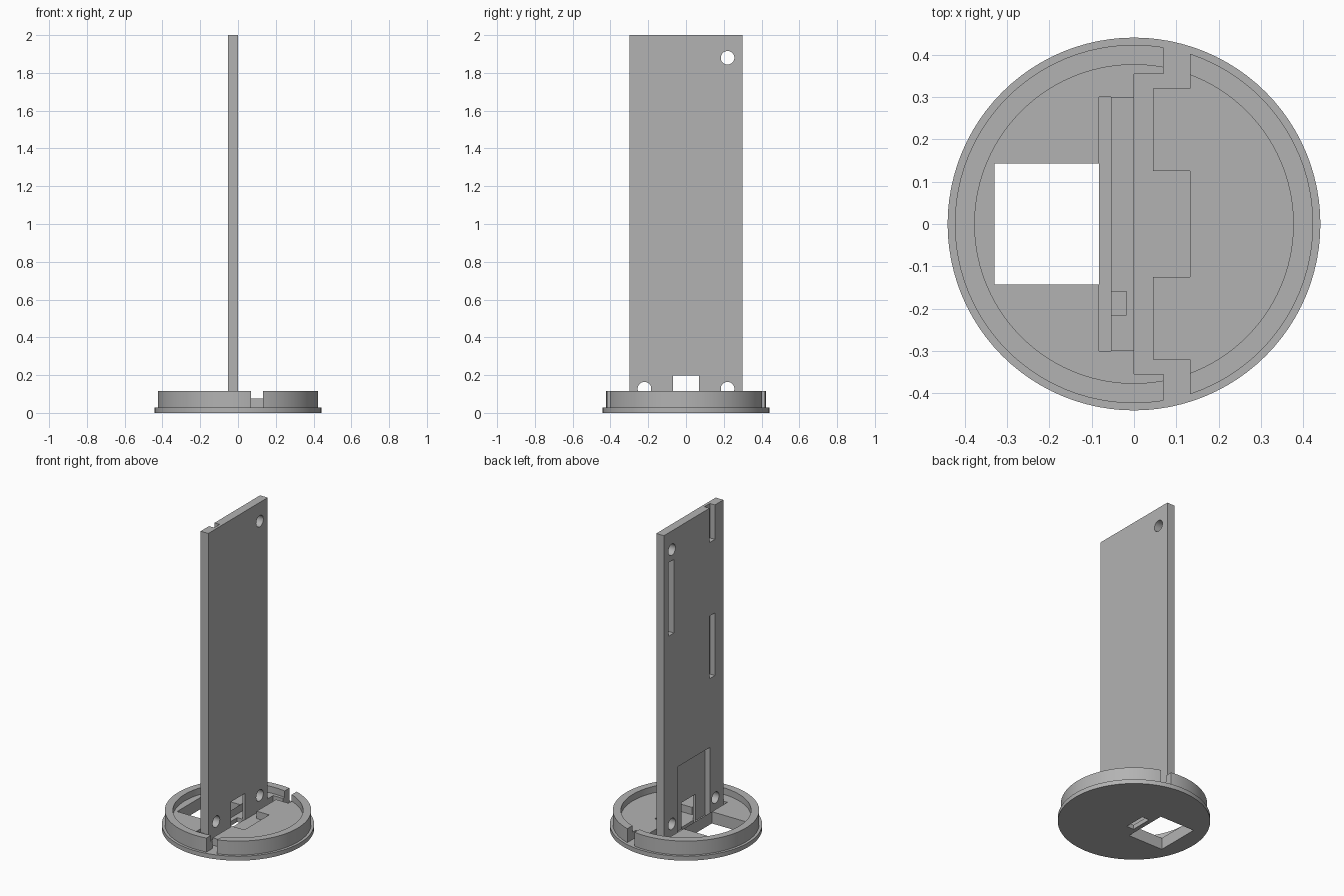
import bpy, bmesh, math
from mathutils import Matrix, Vector

old = bpy.data.objects.get("Cube")
if old:
    bpy.data.objects.remove(old, do_unlink=True)

grey = bpy.data.materials.new("plain grey")
grey.use_nodes = True
colour = (0.45, 0.45, 0.45, 1)
grey.diffuse_color = colour
grey.node_tree.nodes["Principled BSDF"].inputs["Base Color"].default_value = colour


def make_object(name, bm):
    bmesh.ops.recalc_face_normals(bm, faces=bm.faces)
    mesh = bpy.data.meshes.new(name)
    bm.to_mesh(mesh)
    bm.free()
    mesh.materials.append(grey)
    obj = bpy.data.objects.new(name, mesh)
    bpy.context.collection.objects.link(obj)
    return obj


def box(name, x, y, z):
    bm = bmesh.new()
    low, high = Vector((x[0], y[0], z[0])), Vector((x[1], y[1], z[1]))
    size = Matrix.Diagonal(high - low).to_4x4()
    bmesh.ops.create_cube(bm, size=1, matrix=Matrix.Translation((low + high) / 2) @ size)
    return make_object(name, bm)


def prism(name, outline, z0, z1):
    bm = bmesh.new()
    face = bm.faces.new([bm.verts.new((x, y, z0)) for x, y in outline])
    top = bmesh.ops.extrude_face_region(bm, geom=[face])["geom"]
    verts = [v for v in top if isinstance(v, bmesh.types.BMVert)]
    bmesh.ops.translate(bm, verts=verts, vec=(0, 0, z1 - z0))
    return make_object(name, bm)


def hole(y, z, radius=0.036):
    bm = bmesh.new()
    place = Matrix.Translation((0, y, z)) @ Matrix.Rotation(math.pi / 2, 4, "Y")
    bmesh.ops.create_cone(bm, cap_ends=True, segments=32, radius1=radius,
                          radius2=radius, depth=0.4, matrix=place)
    return make_object("hole_cutter", bm)


def lathe(name, profile, steps=96):
    bm = bmesh.new()
    verts = [bm.verts.new((r, 0, z)) for r, z in profile]
    edges = [bm.edges.new(pair) for pair in zip(verts, verts[1:])]
    bmesh.ops.spin(bm, geom=verts + edges, cent=(0, 0, 0), axis=(0, 0, 1),
                   angle=math.tau, steps=steps)
    bmesh.ops.remove_doubles(bm, verts=bm.verts, dist=0.0001)
    return make_object(name, bm)


def finish(obj, cutters):
    bpy.ops.object.select_all(action="DESELECT")
    bpy.context.view_layer.objects.active = obj
    obj.select_set(True)
    for cutter in cutters:
        cutter.hide_render = True
        mod = obj.modifiers.new("cut", "BOOLEAN")
        mod.operation, mod.solver, mod.object = "DIFFERENCE", "EXACT", cutter
        bpy.ops.object.modifier_apply(modifier=mod.name)
        bpy.data.objects.remove(cutter, do_unlink=True)
    bpy.ops.object.shade_smooth_by_angle(angle=math.radians(30))


# Round base: flange, raised rim and inner floor
FLOOR, LOW, RIM = 0.075, 0.028, 0.117
base = lathe("round_base", [(0, 0), (0.441, 0), (0.441, LOW), (0.424, LOW), (0.424, RIM),
                            (0.377, RIM), (0.377, FLOOR), (0, FLOOR)])

# Stepped channel across the floor, open through the rim at both ends
half = [(0.133, 0.125), (0.045, 0.125), (0.045, 0.32), (0.133, 0.32),
        (0.133, 0.5), (0.07, 0.5), (0.07, 0.355), (0, 0.355)]
outline = half + [(x, -y) for x, y in reversed(half)]
finish(base, [
    prism("channel_cutter", outline, LOW, 0.3),
    box("panel_seat_cutter", (-0.083, 0.01), (-0.3, 0.3), (LOW, 0.3)),
    box("square_opening_cutter", (-0.33, -0.083), (-0.143, 0.143), (-0.1, 0.3)),
    box("slit_cutter", (-0.055, -0.004), (-0.07, 0.07), (-0.1, 0.3)),
])

# Upright panel with grooves and a pocket on its -x face
panel = box("upright_panel", (-0.054, 0), (-0.3, 0.3), (LOW, 2))
DEEP = (-0.1, -0.018)
finish(panel, [
    box("top_groove_cutter", DEEP, (-0.215, -0.16), (1.78, 2.1)),
    box("middle_groove_cutter", DEEP, (-0.215, -0.16), (0.91, 1.31)),
    box("side_groove_cutter", DEEP, (0.2, 0.255), (1.34, 1.81)),
    box("pocket_cutter", DEEP, (-0.165, 0.165), (0, 0.47)),
    box("notch_cutter", (-0.2, 0.2), (-0.07, 0.07), (0, 0.197)),
    hole(0.22, 1.88), hole(0.22, 0.128), hole(-0.22, 0.128),
])
